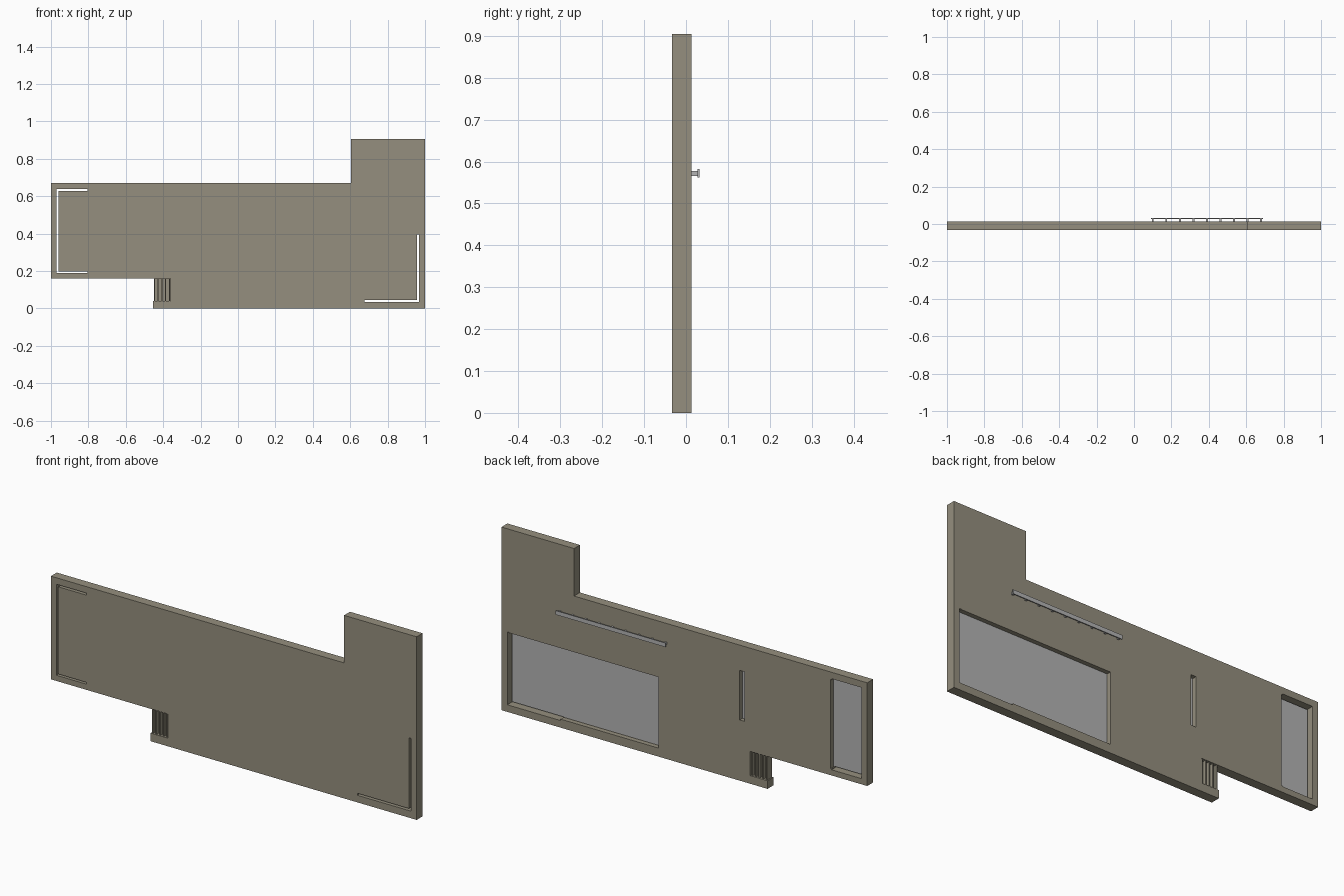
import bpy
import bmesh

cube = bpy.data.objects.get("Cube")
if cube:
    bpy.data.objects.remove(cube, do_unlink=True)

FRONT, BACK, FLOOR = -0.033, 0.013, -0.011   # wall faces and recess floor


def material(name, rgb):
    m = bpy.data.materials.new(name)
    m.use_nodes = True
    m.diffuse_color = (*rgb, 1)
    bsdf = next(n for n in m.node_tree.nodes if n.type == 'BSDF_PRINCIPLED')
    bsdf.inputs["Base Color"].default_value = (*rgb, 1)
    return m


TAUPE = material("taupe", (0.30, 0.275, 0.21))
GREY = material("light grey", (0.45, 0.45, 0.45))


def prism(name, outline, y0, y1, mat):
    """Extrude an x-z outline from y0 to y1."""
    bm = bmesh.new()
    face = bm.faces.new([bm.verts.new((x, y0, z)) for x, z in outline])
    new = bmesh.ops.extrude_face_region(bm, geom=[face])["geom"]
    bmesh.ops.translate(bm, vec=(0, y1 - y0, 0),
                        verts=[v for v in new if isinstance(v, bmesh.types.BMVert)])
    bmesh.ops.recalc_face_normals(bm, faces=bm.faces)
    mesh = bpy.data.meshes.new(name)
    bm.to_mesh(mesh)
    bm.free()
    mesh.materials.append(mat)
    ob = bpy.data.objects.new(name, mesh)
    bpy.context.collection.objects.link(ob)
    return ob


def box(name, x0, x1, z0, z1, y0, y1, mat):
    return prism(name, [(x0, z0), (x1, z0), (x1, z1), (x0, z1)], y0, y1, mat)


# Wall with its stepped outline and the open corner for the vent
wall = prism("wall", [(-1, 0.16), (-0.36, 0.16), (-0.36, 0.04), (-0.455, 0.04),
                      (-0.455, 0), (1, 0), (1, 0.905), (0.603, 0.905),
                      (0.603, 0.67), (-1, 0.67)], FRONT, BACK, TAUPE)


def cut(x0, x1, z0, z1, y0):
    """Cut a rectangular pocket into the wall from the back, down to y0."""
    cutter = box("cutter", x0, x1, z0, z1, y0, BACK + 0.05, TAUPE)
    cutter.hide_render = True
    mod = wall.modifiers.new("cut", 'BOOLEAN')
    mod.operation, mod.solver, mod.object = 'DIFFERENCE', 'EXACT', cutter
    bpy.context.view_layer.objects.active = wall
    bpy.ops.object.modifier_apply(modifier=mod.name)
    bpy.data.objects.remove(cutter, do_unlink=True)


# Recesses in the back
cut(0.14, 0.963, 0.042, 0.393, FLOOR)
cut(-0.965, -0.80, 0.192, 0.632, FLOOR)
cut(-0.33, -0.303, 0.30, 0.545, FLOOR)

# Narrow slots right through the wall along the recess edges
THROUGH = FRONT - 0.05
for slot in [(0.958, 0.968, 0.035, 0.395), (0.676, 0.968, 0.035, 0.045),
             (-0.97, -0.96, 0.188, 0.638), (-0.97, -0.805, 0.188, 0.197),
             (-0.97, -0.805, 0.628, 0.638)]:
    cut(*slot, THROUGH)

# Grey panels on the recess floors
for name, rect in [("large_panel", (0.14, 0.958, 0.045, 0.393)),
                   ("end_panel", (-0.96, -0.80, 0.197, 0.628)),
                   ("narrow_panel", (-0.33, -0.303, 0.30, 0.545))]:
    box(name, *rect, FLOOR - 0.001, FLOOR + 0.002, GREY)

# Corner vent: thin web with upright ribs on both sides
box("vent_web", -0.45, -0.36, 0.04, 0.16, -0.013, -0.007, TAUPE)
for i in range(5):
    x = -0.45 + i * 0.02
    box(f"vent_rib_{i + 1}", x, x + 0.006, 0.04, 0.16, FRONT + 0.004, BACK - 0.004, TAUPE)

# Rail on the back, carried by a row of short posts
box("rail", 0.09, 0.69, 0.562, 0.582, 0.028, 0.032, GREY)
for i in range(9):
    x = 0.10 + i * 0.0725
    box(f"rail_post_{i + 1}", x - 0.005, x + 0.005, 0.566, 0.578, BACK, 0.028, GREY)
